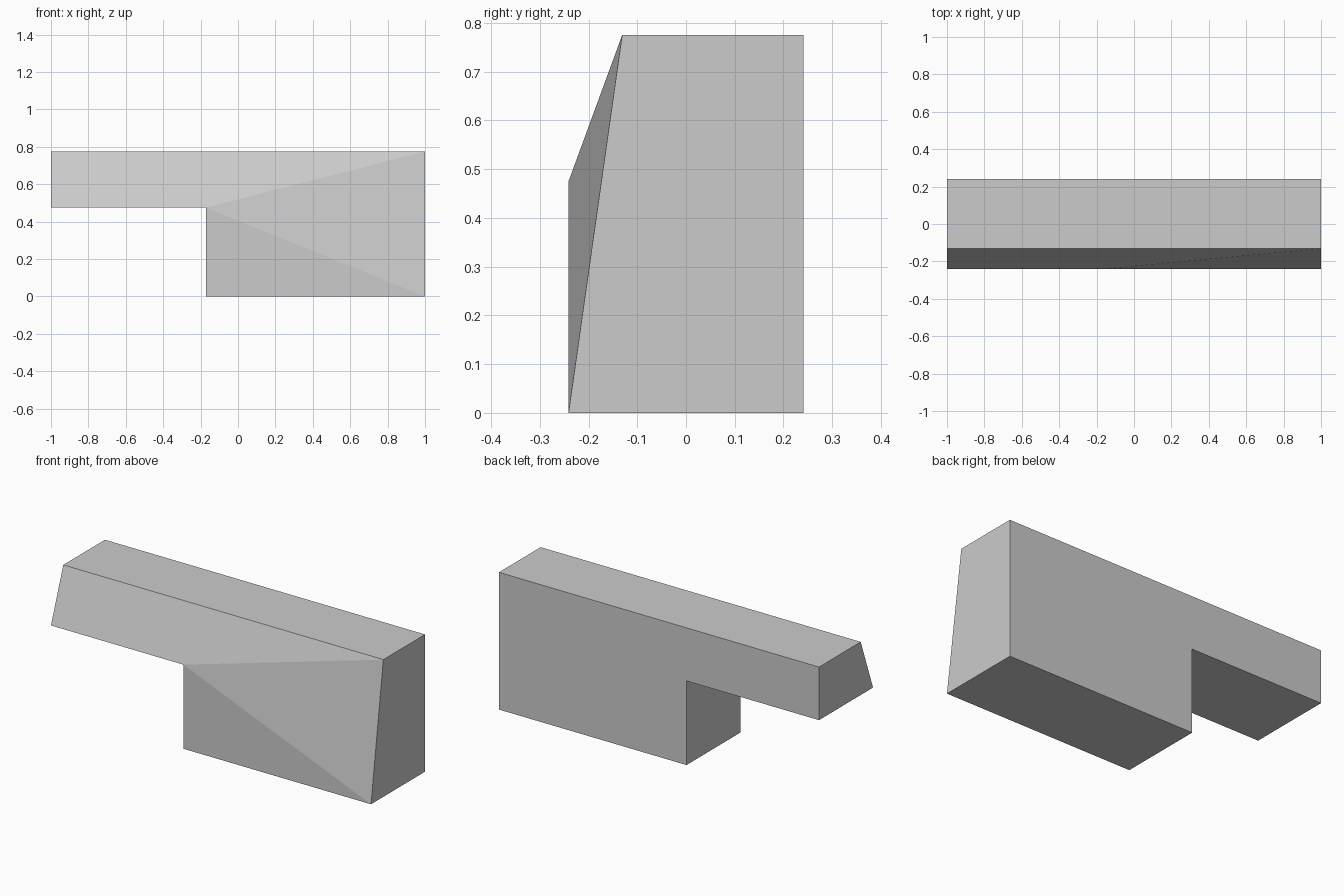
import bpy, bmesh

if "Cube" in bpy.data.objects:
    bpy.data.objects.remove(bpy.data.objects["Cube"])

HALF_DEPTH = 0.241
TOP_FRONT_Y = -0.131
TOP, STEP, STEP_X = 0.775, 0.475, -0.172

# L-shaped side profile (x, z)
profile = [(-1, STEP), (STEP_X, STEP), (STEP_X, 0), (1, 0), (1, TOP), (-1, TOP)]

bm = bmesh.new()

# Front outline leans back along its top edge; back outline is flat
front = [bm.verts.new((x, TOP_FRONT_Y if z == TOP else -HALF_DEPTH, z)) for x, z in profile]
back = [bm.verts.new((x, HALF_DEPTH, z)) for x, z in profile]

# Front: sloped upper band and two facets folding down to the lower block
for ids in ((0, 1, 4, 5), (1, 3, 4), (1, 2, 3)):
    bm.faces.new([front[i] for i in ids])

# Back: same L shape split into clean convex pieces
for ids in ((0, 1, 4, 5), (1, 3, 4), (1, 2, 3)):
    bm.faces.new([back[i] for i in reversed(ids)])

# Walls around the outline
n = len(profile)
for i in range(n):
    j = (i + 1) % n
    bm.faces.new((front[j], front[i], back[i], back[j]))

bmesh.ops.recalc_face_normals(bm, faces=bm.faces[:])
mesh = bpy.data.meshes.new("stepped_block")
bm.to_mesh(mesh)
bm.free()
bpy.context.collection.objects.link(bpy.data.objects.new("stepped_block", mesh))
